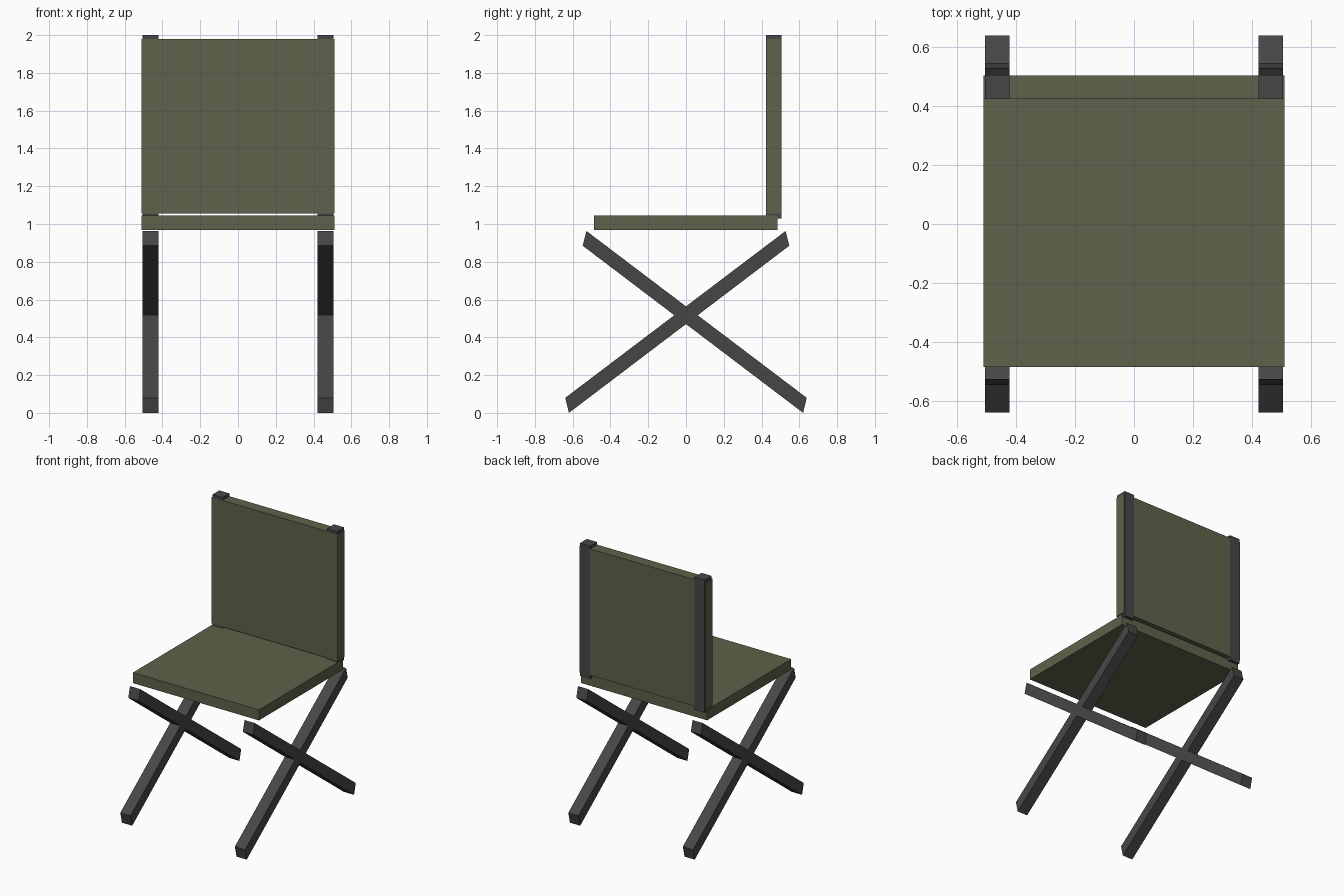
import bpy, bmesh

if "Cube" in bpy.data.objects:
    bpy.data.objects.remove(bpy.data.objects["Cube"])


def material(name, rgb):
    m = bpy.data.materials.new(name)
    m.diffuse_color = (*rgb, 1)
    m.use_nodes = True
    m.node_tree.nodes["Principled BSDF"].inputs["Base Color"].default_value = m.diffuse_color
    return m


olive = material("olive canvas", (0.115, 0.122, 0.069))
dark = material("dark grey frame", (0.062, 0.062, 0.063))


def prism(name, x0, x1, profile, mat):
    """Extrude a (y, z) profile from x0 to x1."""
    bm = bmesh.new()
    face = bm.faces.new([bm.verts.new((x0, y, z)) for y, z in profile])
    ext = bmesh.ops.extrude_face_region(bm, geom=[face])
    for v in ext["geom"]:
        if isinstance(v, bmesh.types.BMVert):
            v.co.x = x1
    bmesh.ops.recalc_face_normals(bm, faces=bm.faces)
    me = bpy.data.meshes.new(name)
    bm.to_mesh(me)
    bm.free()
    me.materials.append(mat)
    ob = bpy.data.objects.new(name, me)
    bpy.context.collection.objects.link(ob)
    return ob


def rect(y0, y1, z0, z1):
    return [(y0, z0), (y1, z0), (y1, z1), (y0, z1)]


# Cushions
prism("seat", -0.51, 0.51, rect(-0.486, 0.484, 0.968, 1.045), olive)
prism("backrest", -0.51, 0.51, rect(0.4235, 0.504, 1.055, 1.98), olive)

# Frame: crossed legs and back posts on each side
leg = [(0.62, 0.0), (0.639, 0.08), (-0.527, 0.963), (-0.547, 0.885)]
for label, x0, x1 in (("left", -0.505, -0.422), ("right", 0.422, 0.505)):
    prism(label + "_back_post", x0, x1, rect(0.4245, 0.505, 1.03, 2.0), dark)
    prism(label + "_leg_rearward", x0, x1, leg, dark)
    prism(label + "_leg_forward", x0, x1, [(-y, z) for y, z in leg], dark)
